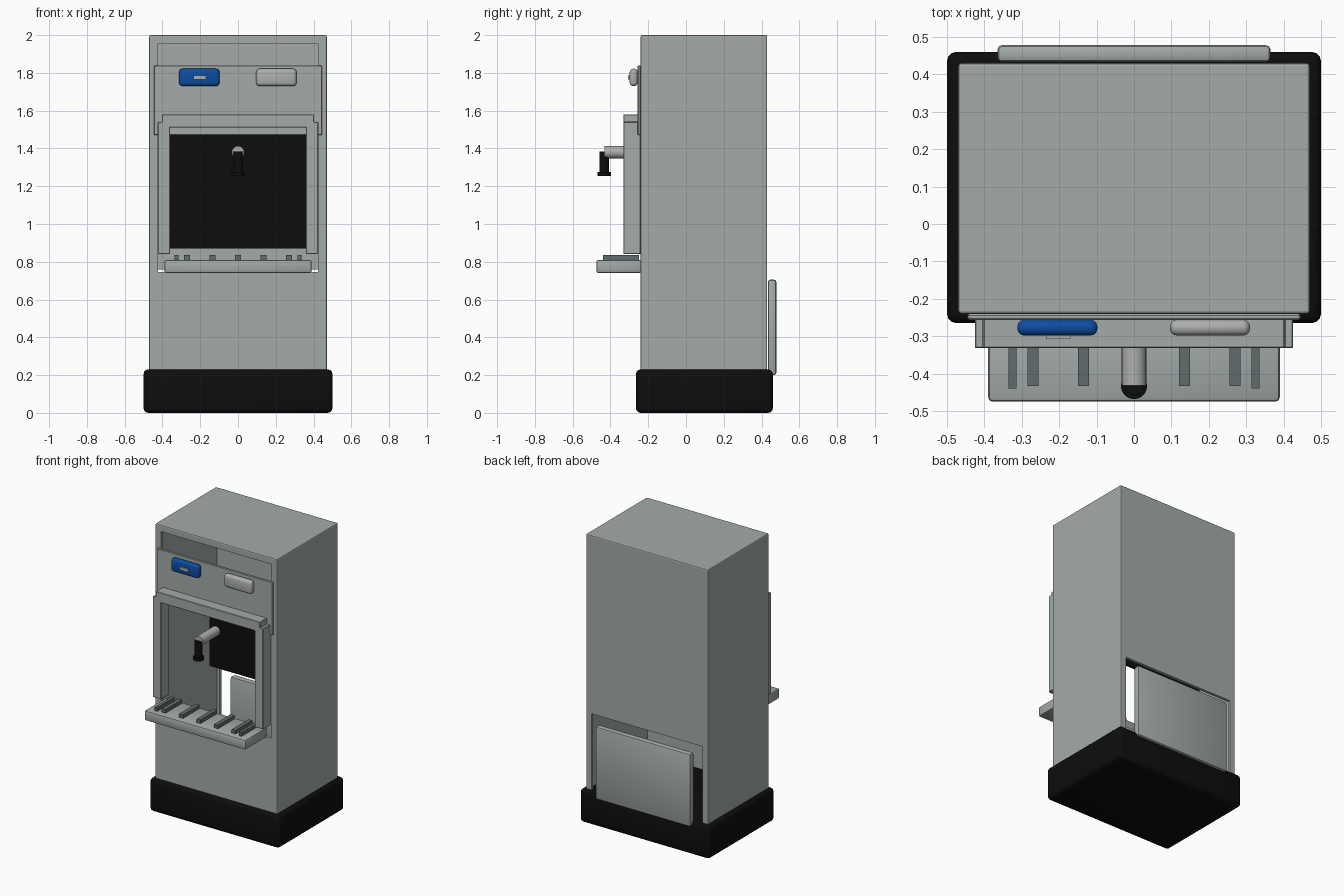
import bpy, bmesh, math
from mathutils import Matrix

if "Cube" in bpy.data.objects:
    bpy.data.objects.remove(bpy.data.objects["Cube"])


def material(name, rgb):
    m = bpy.data.materials.new(name)
    m.diffuse_color = (*rgb, 1)
    m.use_nodes = True
    m.node_tree.nodes["Principled BSDF"].inputs["Base Color"].default_value = m.diffuse_color
    return m


STEEL = material("grey_steel", (0.37, 0.41, 0.395))
BLACK = material("black_plastic", (0.004, 0.004, 0.004))
BLUE = material("blue_button", (0.004, 0.075, 0.36))
SILVER = material("silver", (0.42, 0.43, 0.425))
DARK = material("dark_grey", (0.115, 0.15, 0.15))


def finish(name, bm, mat, bevel=0.0, segments=2):
    bmesh.ops.recalc_face_normals(bm, faces=bm.faces)
    if bevel:
        bmesh.ops.bevel(bm, geom=bm.edges[:], offset=bevel, segments=segments,
                        profile=0.5, affect='EDGES', clamp_overlap=True)
    me = bpy.data.meshes.new(name)
    bm.to_mesh(me)
    bm.free()
    ob = bpy.data.objects.new(name, me)
    bpy.context.collection.objects.link(ob)
    if mat:
        me.materials.append(mat)
    return ob


def box(name, x, y, z, mat=None, bevel=0.0, segments=2):
    """Box from (min, max) pairs on each axis."""
    bm = bmesh.new()
    bmesh.ops.create_cube(bm, size=1)
    for v in bm.verts:
        v.co = [lo + (c + 0.5) * (hi - lo) for c, (lo, hi) in zip(v.co, (x, y, z))]
    return finish(name, bm, mat, bevel, segments)


def cylinder(name, centre, r, length, mat, along_y=False, bevel=0.0):
    bm = bmesh.new()
    bmesh.ops.create_cone(bm, cap_ends=True, segments=24, radius1=r, radius2=r, depth=length)
    if along_y:
        bmesh.ops.rotate(bm, matrix=Matrix.Rotation(math.pi / 2, 3, 'X'), verts=bm.verts)
    bmesh.ops.translate(bm, vec=centre, verts=bm.verts)
    ob = finish(name, bm, mat)
    shade(ob)
    return ob


def shade(ob):
    bpy.ops.object.select_all(action='DESELECT')
    ob.select_set(True)
    bpy.context.view_layer.objects.active = ob
    bpy.ops.object.shade_smooth_by_angle(angle=math.radians(35))


def cut(ob, cutter):
    mod = ob.modifiers.new("cut", 'BOOLEAN')
    mod.operation = 'DIFFERENCE'
    mod.solver = 'EXACT'
    mod.object = cutter
    bpy.context.view_layer.objects.active = ob
    bpy.ops.object.modifier_apply(modifier=mod.name)
    bpy.data.objects.remove(cutter)


# Hollow cabinet with a front service opening and a rear access opening
cabinet = box("cabinet", (-0.47, 0.47), (-0.24, 0.43), (0.2, 2.0), STEEL, 0.008)
cut(cabinet, box("cavity", (-0.45, 0.45), (-0.22, 0.41), (0.1, 1.98)))
cut(cabinet, box("front_opening", (-0.423, 0.423), (-0.4, -0.1), (0.745, 1.955)))
cut(cabinet, box("rear_opening", (-0.428, 0.428), (0.3, 0.6), (0.1, 0.76)))

# Plinth and loose rear cover
shade(box("base", (-0.5, 0.5), (-0.265, 0.46), (0.0, 0.23), BLACK, 0.025, 3))
shade(box("rear_cover", (-0.365, 0.365), (0.433, 0.478), (0.2, 0.705), STEEL, 0.012))

# Header panel with two buttons and an indicator
box("header_panel", (-0.445, 0.445), (-0.256, -0.24), (1.47, 1.84), STEEL, 0.004, 1)
for name, x, mat in (("left_button", -0.205, BLUE), ("right_button", 0.203, SILVER)):
    shade(box(name, (x - 0.107, x + 0.107), (-0.298, -0.256), (1.73, 1.822), mat, 0.018, 3))
box("button_indicator", (-0.235, -0.17), (-0.307, -0.298), (1.765, 1.785), SILVER)

# Bay frame: inverted U profile with a stepped cap, extruded in depth
half = [(0.36, 0.84), (0.425, 0.84), (0.425, 1.54), (0.402, 1.54), (0.402, 1.58)]
outline = ([(0.36, 1.51)] + half
           + [(-x, z) for x, z in reversed(half)] + [(-0.36, 1.51)])
bm = bmesh.new()
face = bm.faces.new([bm.verts.new((x, -0.332, z)) for x, z in outline])
ext = bmesh.ops.extrude_face_region(bm, geom=[face])
bmesh.ops.translate(bm, vec=(0, 0.092, 0),
                    verts=[g for g in ext["geom"] if isinstance(g, bmesh.types.BMVert)])
finish("bay_frame", bm, STEEL, 0.003, 1)

# Dark splash panel inside the bay
box("splash_panel", (-0.36, 0.36), (0.2, 0.215), (0.87, 1.51), BLACK)

# Tap
cylinder("tap_pipe", (0, -0.337, 1.38), 0.033, 0.19, SILVER, along_y=True)
cylinder("tap_handle", (0, -0.433, 1.32), 0.025, 0.125, BLACK)
cylinder("tap_tip", (0, -0.433, 1.264), 0.035, 0.02, BLACK)

# Drip tray with raised slats
shade(box("drip_tray", (-0.39, 0.39), (-0.475, -0.235), (0.74, 0.81), STEEL, 0.012))
for i, (x, w, front) in enumerate(((0, 0.03, -0.433), (0.135, 0.03, -0.433),
                                   (0.27, 0.03, -0.433), (0.325, 0.022, -0.44))):
    for s in ((1, -1) if x else (1,)):
        box(f"tray_slat_{i}_{'right' if s > 0 else 'left'}",
            (s * x - w / 2, s * x + w / 2), (front, -0.25), (0.805, 0.835), DARK)
